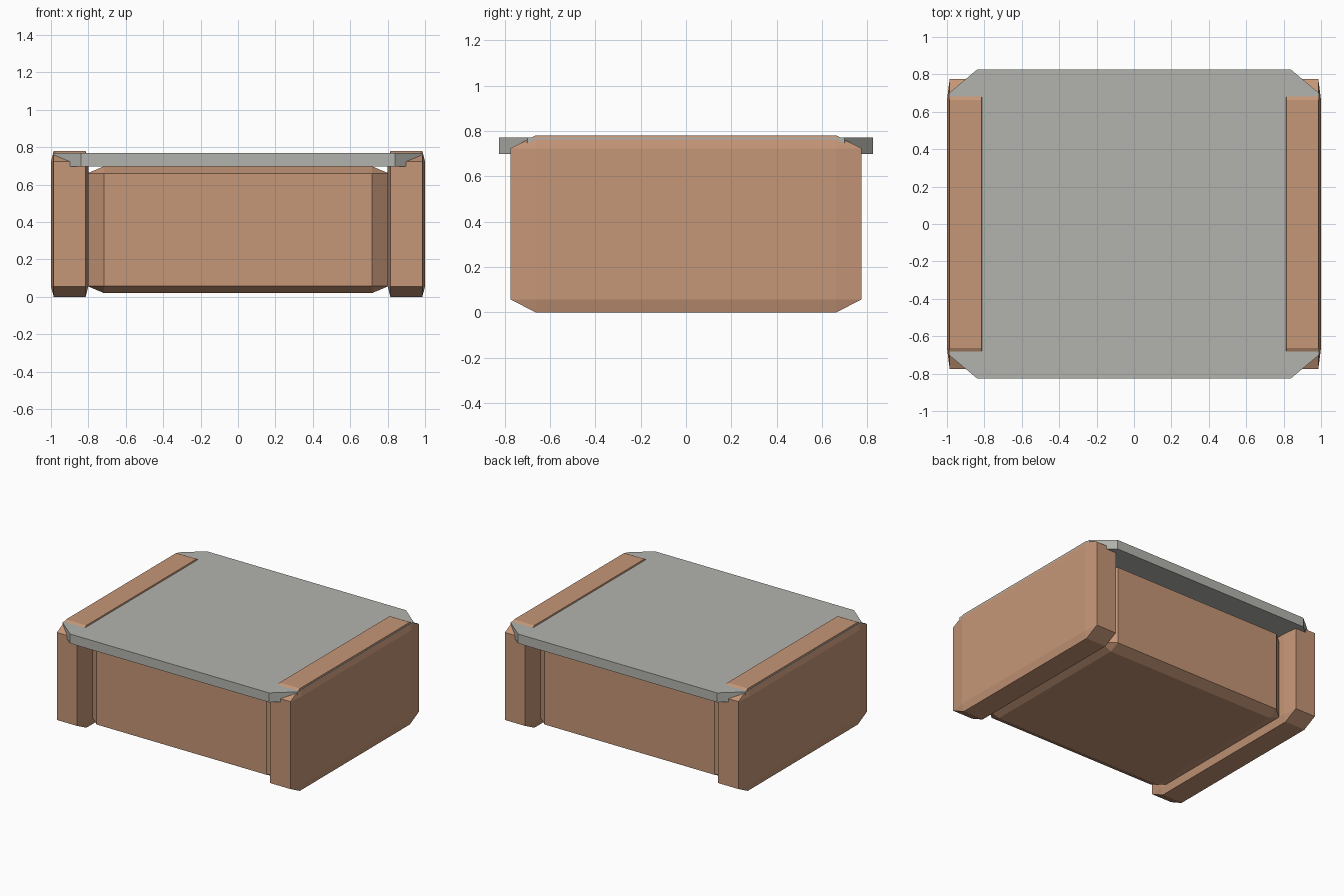
import bpy
import bmesh
from mathutils import Vector


def make_material(name, colour):
    mat = bpy.data.materials.new(name)
    mat.use_nodes = True
    mat.diffuse_color = colour
    mat.node_tree.nodes["Principled BSDF"].inputs["Base Color"].default_value = colour
    return mat


def chamfered_block(name, low, high, chamfer, mat, upright_only=False):
    """Box between two corners; chamfer is a fraction of each half size."""
    low, high = Vector(low), Vector(high)
    bm = bmesh.new()
    bmesh.ops.create_cube(bm, size=2)
    edges = [e for e in bm.edges
             if not upright_only or abs(e.verts[0].co.z - e.verts[1].co.z) > 1]
    bmesh.ops.bevel(bm, geom=edges, offset=chamfer, offset_type='OFFSET',
                    segments=1, profile=0.5, affect='EDGES')
    bmesh.ops.scale(bm, vec=(high - low) / 2, verts=bm.verts)
    bmesh.ops.translate(bm, vec=(high + low) / 2, verts=bm.verts)
    bmesh.ops.recalc_face_normals(bm, faces=bm.faces)
    mesh = bpy.data.meshes.new(name)
    bm.to_mesh(mesh)
    bm.free()
    mesh.materials.append(mat)
    obj = bpy.data.objects.new(name, mesh)
    bpy.context.scene.collection.objects.link(obj)
    return obj


default = bpy.data.objects.get("Cube")
if default:
    bpy.data.objects.remove(default, do_unlink=True)

brown = make_material("warm brown", (0.56, 0.305, 0.185, 1))
grey = make_material("stone grey", (0.45, 0.45, 0.42, 1))

# Upright end panels
chamfered_block("left_end_panel", (0.80, -0.775, 0), (1.0, 0.775, 0.78), 0.145, brown)
chamfered_block("right_end_panel", (-1.0, -0.775, 0), (-0.80, 0.775, 0.78), 0.145, brown)

# Recessed body between the panels
chamfered_block("body", (-0.805, -0.68, 0.02), (0.805, 0.68, 0.698), 0.11, brown)

# Top slab with clipped corners, let into the panels
chamfered_block("top_slab", (-0.99, -0.825, 0.698), (0.99, 0.825, 0.77), 0.152, grey,
                upright_only=True)
